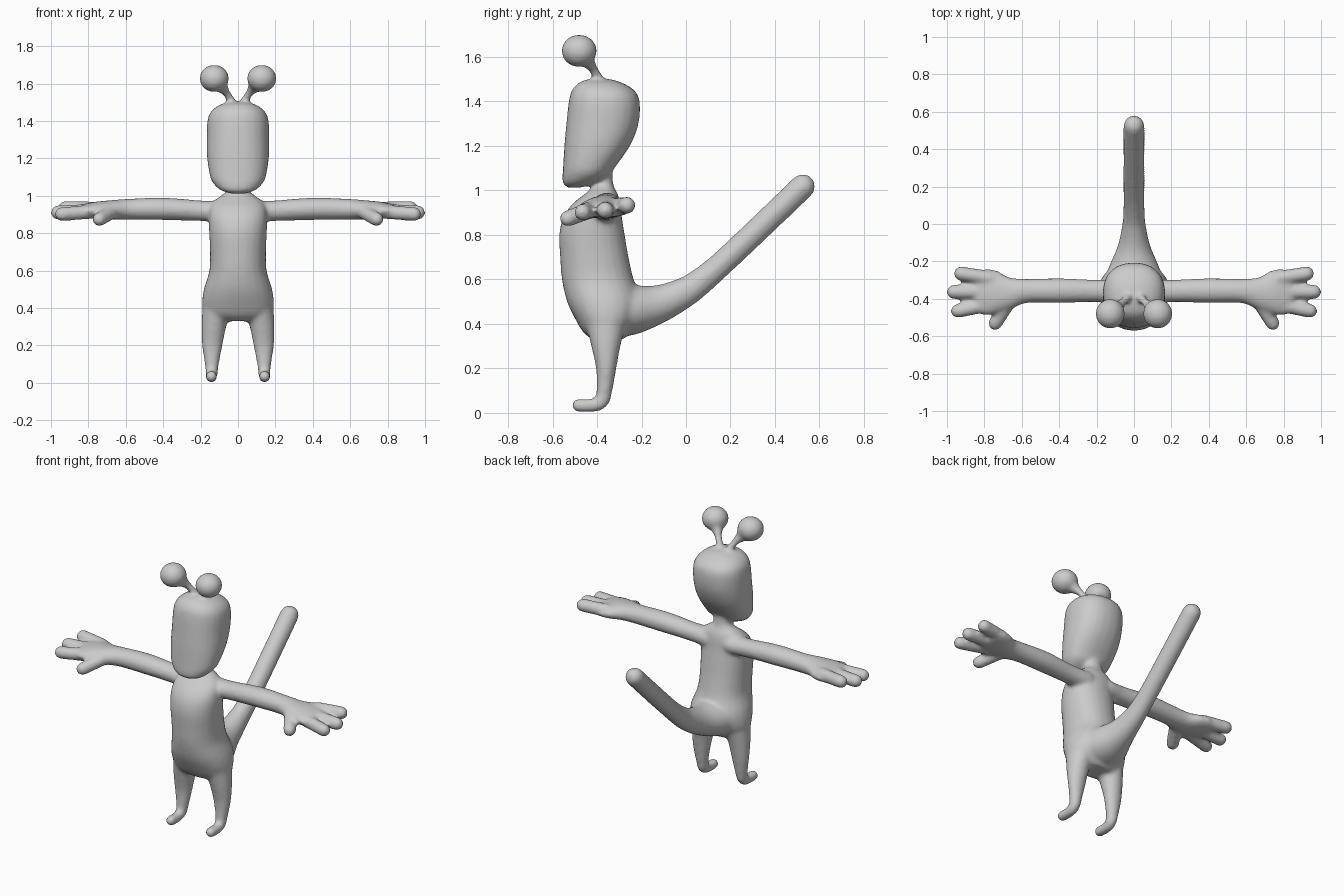
import bpy, bmesh, math
from mathutils import Vector

if "Cube" in bpy.data.objects:
    bpy.data.objects.remove(bpy.data.objects["Cube"])

SIDES = 24
bm = bmesh.new()


def spline(points, steps=4):
    """Catmull-Rom interpolation through stations of any dimension."""
    out = []
    last = len(points) - 1
    for i in range(last):
        p = [points[max(0, min(last, i + k))] for k in (-1, 0, 1, 2)]
        for s in range(steps):
            t = s / steps
            out.append([0.5 * (2 * b + (c - a) * t + (2 * a - 5 * b + 4 * c - d) * t * t
                               + (3 * b - a - 3 * c + d) * t ** 3)
                        for a, b, c, d in zip(*p)])
    return out + [list(points[-1])]


def loft(stations, side, axis=None, rounded=True, power=1.0):
    """Closed tube; a station is x, y, z, radius along side, radius across."""
    st = spline(stations)
    rings = []
    for i, (x, y, z, ra, rb) in enumerate(st):
        before, after = st[max(i - 1, 0)], st[min(i + 1, len(st) - 1)]
        t = axis or (Vector(after[:3]) - Vector(before[:3])).normalized()
        u = (side - t * side.dot(t)).normalized()
        rings.append((Vector((x, y, z)), t, u, t.cross(u), ra, rb))
    if rounded:
        def cap(ring, sign):
            c, t, u, v, ra, rb = ring
            return [(c + t * sign * min(ra, rb) * math.sin(a), t, u, v,
                     ra * math.cos(a), rb * math.cos(a))
                    for a in (math.radians(d) for d in (20, 40, 60, 80))]
        rings = cap(rings[0], -1)[::-1] + rings + cap(rings[-1], 1)
    loops = []
    for c, t, u, v, ra, rb in rings:
        loop = []
        for k in range(SIDES):
            a = math.tau * k / SIDES
            ca, sa = math.cos(a), math.sin(a)
            loop.append(bm.verts.new(c + u * ra * math.copysign(abs(ca) ** power, ca)
                                     + v * rb * math.copysign(abs(sa) ** power, sa)))
        loops.append(loop)
    for lo, hi in zip(loops, loops[1:]):
        for k in range(SIDES):
            n = (k + 1) % SIDES
            bm.faces.new((lo[k], lo[n], hi[n], hi[k]))
    bm.faces.new(loops[0][::-1])
    bm.faces.new(loops[-1])


X, Y, Z = Vector((1, 0, 0)), Vector((0, 1, 0)), Vector((0, 0, 1))


def trunk(levels, power):
    """Upright form from levels of height, front y, back y, half width."""
    loft([(0, (f + b) / 2, z, w, (b - f) / 2) for z, f, b, w in levels],
         X, Z, False, power)


# Torso with hips, shoulders and neck
trunk([(.33, -.42, -.28, .12), (.36, -.46, -.26, .175), (.42, -.497, -.22, .192),
       (.5, -.535, -.2, .183), (.6, -.558, -.235, .153), (.7, -.566, -.258, .15),
       (.8, -.57, -.275, .154), (.88, -.552, -.288, .156), (.94, -.51, -.295, .148),
       (.98, -.46, -.305, .12), (1.02, -.415, -.325, .065), (1.06, -.405, -.33, .05),
       (1.12, -.43, -.33, .06)], .92)

# Head with a flat face and a slanted back
trunk([(1.012, -.53, -.48, .04), (1.028, -.552, -.42, .09), (1.06, -.556, -.355, .127),
       (1.1, -.553, -.322, .149), (1.2, -.547, -.252, .165), (1.3, -.538, -.213, .167),
       (1.4, -.527, -.208, .164), (1.45, -.513, -.232, .145), (1.485, -.48, -.29, .1),
       (1.5, -.44, -.34, .045)], .88)

# Tail sweeping back and up
loft([(0, -.38, .45, .165, .11), (0, -.25, .462, .142, .113), (0, -.12, .49, .088, .086),
      (0, 0, .545, .062, .068), (0, .08, .602, .056, .06), (0, .17, .68, .056, .056),
      (0, .35, .85, .056, .056), (0, .525, 1.018, .056, .056)], X)

for s in (1, -1):
    # Leg and forward pointing foot
    loft([(s * x, y, z, a, b) for x, y, z, a, b in (
        (.115, -.36, .4, .075, .09), (.13, -.36, .3, .066, .066),
        (.138, -.359, .2, .055, .046), (.14, -.367, .1, .038, .036),
        (.141, -.38, .052, .033, .034), (.142, -.42, .034, .031, .031),
        (.142, -.483, .034, .031, .031))], X)
    # Arm widening into the palm
    loft([(s * x, y, z, a, b) for x, y, z, a, b in (
        (.08, -.36, .915, .07, .058), (.2, -.358, .92, .06, .055),
        (.4, -.356, .93, .066, .06), (.58, -.358, .928, .065, .056),
        (.68, -.37, .924, .092, .052), (.76, -.364, .922, .122, .046),
        (.82, -.364, .918, .122, .038))], Y)
    # Three fingers and a thumb: base point, tip point, radius
    for base, tip, r in (((.77, -.29, .93), (.925, -.265, .933), .039),
                         ((.77, -.36, .92), (.963, -.363, .91), .039),
                         ((.77, -.43, .915), (.943, -.465, .902), .038),
                         ((.67, -.42, .915), (.742, -.531, .874), .038)):
        a, b = Vector(base), Vector(tip)
        loft([(s * p.x, p.y, p.z, r, r) for p in (a, a.lerp(b, .5), b)], Z)
    # Antenna stalk flaring into a bulb
    loft([(s * x, y, z, r, r) for x, y, z, r in (
        (.012, -.375, 1.46, .03), (.035, -.395, 1.505, .024), (.062, -.42, 1.55, .022),
        (.09, -.445, 1.585, .038), (.115, -.465, 1.615, .056))], Y)
    bulb = bmesh.ops.create_uvsphere(bm, u_segments=24, v_segments=16, radius=1)["verts"]
    bmesh.ops.scale(bm, vec=(.079, .08, .073), verts=bulb)
    bmesh.ops.translate(bm, vec=(s * .127, -.48, 1.627), verts=bulb)

bmesh.ops.recalc_face_normals(bm, faces=bm.faces)
mesh = bpy.data.meshes.new("creature_body")
bm.to_mesh(mesh)
bm.free()
body = bpy.data.objects.new("creature_body", mesh)
bpy.context.collection.objects.link(body)

# Plain grey skin
skin = bpy.data.materials.new("grey_skin")
skin.use_nodes = True
colour = (.6, .6, .6, 1)
skin.diffuse_color = colour
skin.node_tree.nodes["Principled BSDF"].inputs["Base Color"].default_value = colour
mesh.materials.append(skin)

# Fuse the parts into one soft skin
fuse = body.modifiers.new("fuse", 'REMESH')
fuse.mode = 'VOXEL'
fuse.voxel_size = .011
fuse.use_smooth_shade = True
soften = body.modifiers.new("soften", 'SMOOTH')
soften.factor = .5
soften.iterations = 10
